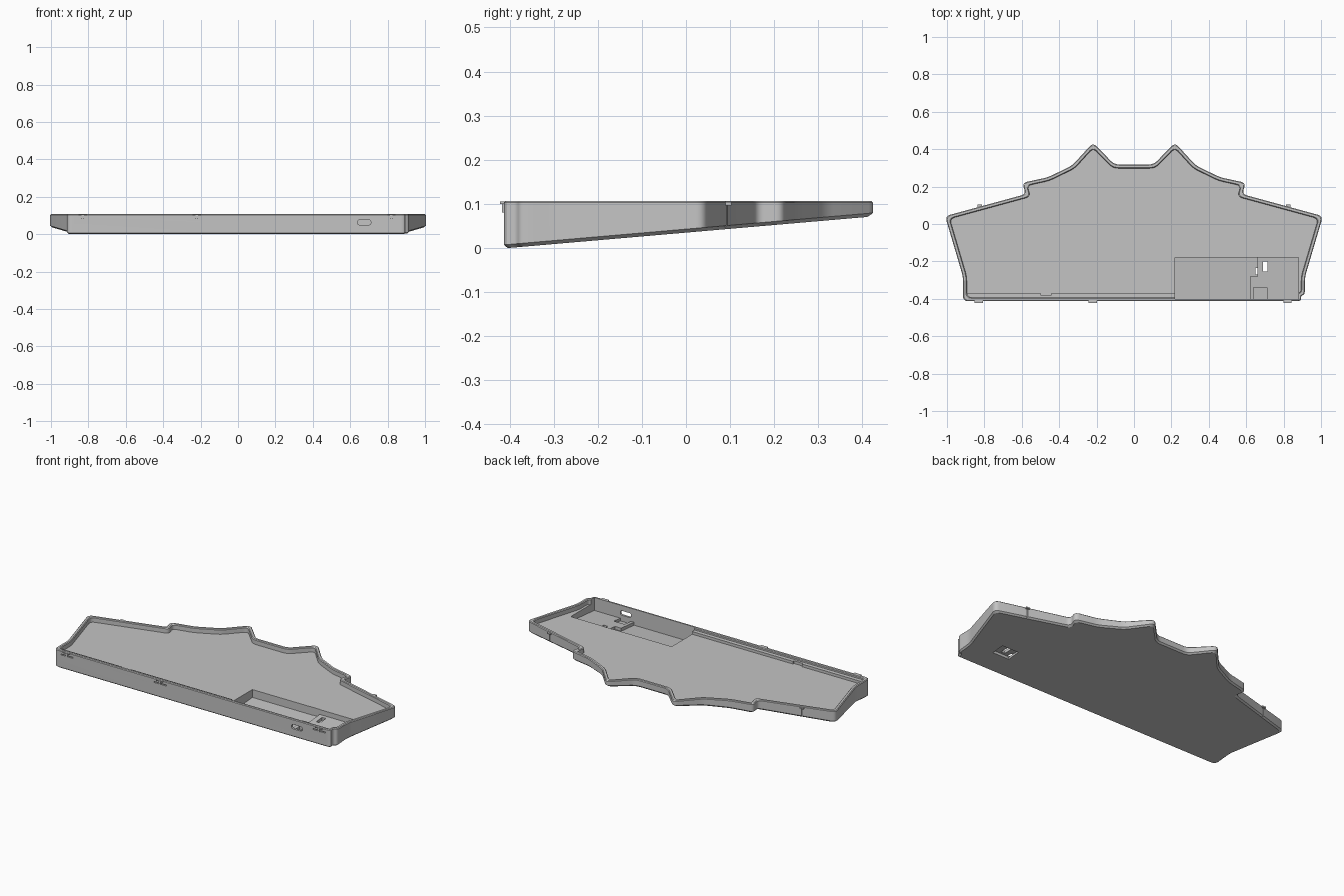
import bpy
import bmesh
from mathutils import Vector

if "Cube" in bpy.data.objects:
    bpy.data.objects.remove(bpy.data.objects["Cube"], do_unlink=True)

TOP, FLOOR, WALL, FRONT = 0.107, 0.078, 0.02, -0.413

grey = bpy.data.materials.new("plain grey")
grey.use_nodes = True
grey.diffuse_color = (0.55, 0.55, 0.55, 1)
grey.node_tree.nodes["Principled BSDF"].inputs["Base Color"].default_value = grey.diffuse_color


def slope(y):
    """Height of the tilted underside."""
    return 0.0865 * (y + 0.404)


def inset(points, dist):
    """Move every edge of a counter-clockwise outline inwards."""
    result = []
    for i, p in enumerate(points):
        a = (p - points[i - 1]).normalized()
        b = (points[(i + 1) % len(points)] - p).normalized()
        na, nb = Vector((-a.y, a.x)), Vector((-b.y, b.x))
        result.append(p + (na + nb) * dist / (1 + na.dot(nb)))
    return result


def rounded(points, size, steps=5):
    """Replace each corner by a short curve."""
    result = []
    for i, p in enumerate(points):
        u, v = points[i - 1] - p, points[(i + 1) % len(points)] - p
        a = p + u.normalized() * min(size, u.length * 0.4)
        b = p + v.normalized() * min(size, v.length * 0.4)
        for k in range(steps + 1):
            t = k / steps
            result.append(a * (1 - t) ** 2 + p * 2 * t * (1 - t) + b * t * t)
    return result


def finish(name, bm):
    bm.normal_update()
    mesh = bpy.data.meshes.new(name)
    bm.to_mesh(mesh)
    bm.free()
    mesh.materials.append(grey)
    obj = bpy.data.objects.new(name, mesh)
    bpy.context.scene.collection.objects.link(obj)
    return obj


def box(name, xs, ys, zs, tilt=False):
    """Box from ranges; tilt makes its bottom follow the underside."""
    bm = bmesh.new()
    bmesh.ops.create_cube(bm, size=1)
    for v in bm.verts:
        low = v.co.z < 0
        v.co = [r[0] if c < 0 else r[1] for c, r in zip(v.co, (xs, ys, zs))]
        if tilt and low:
            v.co.z += slope(v.co.y)
    return finish(name, bm)


# Tray outline: right side from front to back, then its mirror image
half = [(0.914, -0.283), (1.01, 0.042), (0.578, 0.16), (0.598, 0.22),
        (0.46, 0.25), (0.33, 0.313), (0.219, 0.435), (0.105, 0.318)]
outline = [Vector(p) for p in [(0.893, FRONT), (0.893, -0.385), (0.914, -0.375)] + half]
outline += [Vector((-x, y)) for x, y in reversed(half)]
outline.append(Vector((-0.914, FRONT)))

# Tray body as stacked rings: underside, outer wall, rim, inner wall, floor
levels = [(0.009, lambda y: slope(y)),
          (0.0, lambda y: slope(y) + 0.008),
          (0.0, lambda y: TOP - 0.004),
          (0.004, lambda y: TOP),
          (WALL - 0.004, lambda y: TOP),
          (WALL, lambda y: TOP - 0.004),
          (WALL, lambda y: FLOOR)]
bm = bmesh.new()
rings = []
for dist, height in levels:
    ring = rounded(inset(outline, dist), 0.028)
    rings.append([bm.verts.new((p.x, p.y, height(p.y))) for p in ring])
for lower, upper in zip(rings, rings[1:]):
    for i in range(len(lower)):
        bm.faces.new((lower[i - 1], lower[i], upper[i], upper[i - 1]))
bm.faces.new(rings[0][::-1])
bm.faces.new(rings[-1])
body = finish("tray_body", bm)

# Electronics pocket with lower areas, reset opening, and front port
cutters = [
    box("pocket_cut", (0.22, 0.88), (-0.4, -0.18), (0.03, 0.15), True),
    box("deep_pocket_cut", (0.219, 0.62), (-0.401, -0.179), (0.012, 0.15), True),
    box("deep_corner_cut", (0.6, 0.66), (-0.28, -0.178), (0.0125, 0.15), True),
    box("port_bay_cut", (0.64, 0.71), (-0.4005, -0.34), (0.0135, 0.15), True),
    box("opening_cut", (0.69, 0.715), (-0.255, -0.2), (-0.1, 0.2)),
    box("under_recess_cut", (0.65, 0.76), (-0.27, -0.19), (-0.1, 0.027)),
]
port = box("port_cut", (0.64, 0.71), (-0.45, -0.38), (0.05, 0.076))
bm = bmesh.new()
bm.from_mesh(port.data)
edges = [e for e in bm.edges if abs(e.verts[0].co.y - e.verts[1].co.y) > 0.01]
bmesh.ops.bevel(bm, geom=edges, offset=0.009, segments=4, profile=0.5, affect='EDGES')
bm.to_mesh(port.data)
bm.free()
cutters.append(port)

# Thin slots under the front catches and behind the rear catches
catches = (-0.83, -0.22, 0.82)
for x in catches:
    cutters.append(box("catch_slot_cut", (x - 0.04, x + 0.04), (-0.43, FRONT + 0.007), (0.081, 0.087)))
for x in (-0.825, 0.825):
    cutters.append(box("rear_slit_cut", (x - 0.004, x + 0.004), (0.088, 0.13), (-0.1, 0.096)))

for cutter in cutters:
    mod = body.modifiers.new(cutter.name, 'BOOLEAN')
    mod.operation, mod.solver, mod.object = 'DIFFERENCE', 'EXACT', cutter
bpy.context.view_layer.update()
graph = bpy.context.evaluated_depsgraph_get()
result = bpy.data.meshes.new_from_object(body.evaluated_get(graph))
body.modifiers.clear()
body.data = result
for cutter in cutters:
    bpy.data.objects.remove(cutter, do_unlink=True)

bpy.ops.object.select_all(action='DESELECT')
body.select_set(True)
bpy.context.view_layer.objects.active = body
bpy.ops.object.shade_smooth_by_angle(angle=0.5)

# Ledge behind the front wall, narrower at one notch
for name, xs, back in (("front_ledge_right", (-0.9, -0.5), -0.37),
                       ("front_ledge_notch", (-0.5, -0.44), -0.379),
                       ("front_ledge_left", (-0.44, 0.219), -0.37)):
    box(name, xs, (FRONT + WALL - 0.003, back), (FLOOR - 0.004, 0.094))

# Front catches: short nub on a narrow post
for x in catches:
    box("catch_nub", (x - 0.022, x + 0.022), (FRONT - 0.009, FRONT + 0.004), (0.1, 0.106))
    box("catch_post", (x - 0.006, x + 0.006), (FRONT - 0.004, FRONT + 0.008), (0.081, 0.101))

# Rear catches on the slanted shoulders
for x in (-0.825, 0.825):
    box("rear_catch_nub", (x - 0.012, x + 0.012), (0.08, 0.103), (0.096, 0.104))
